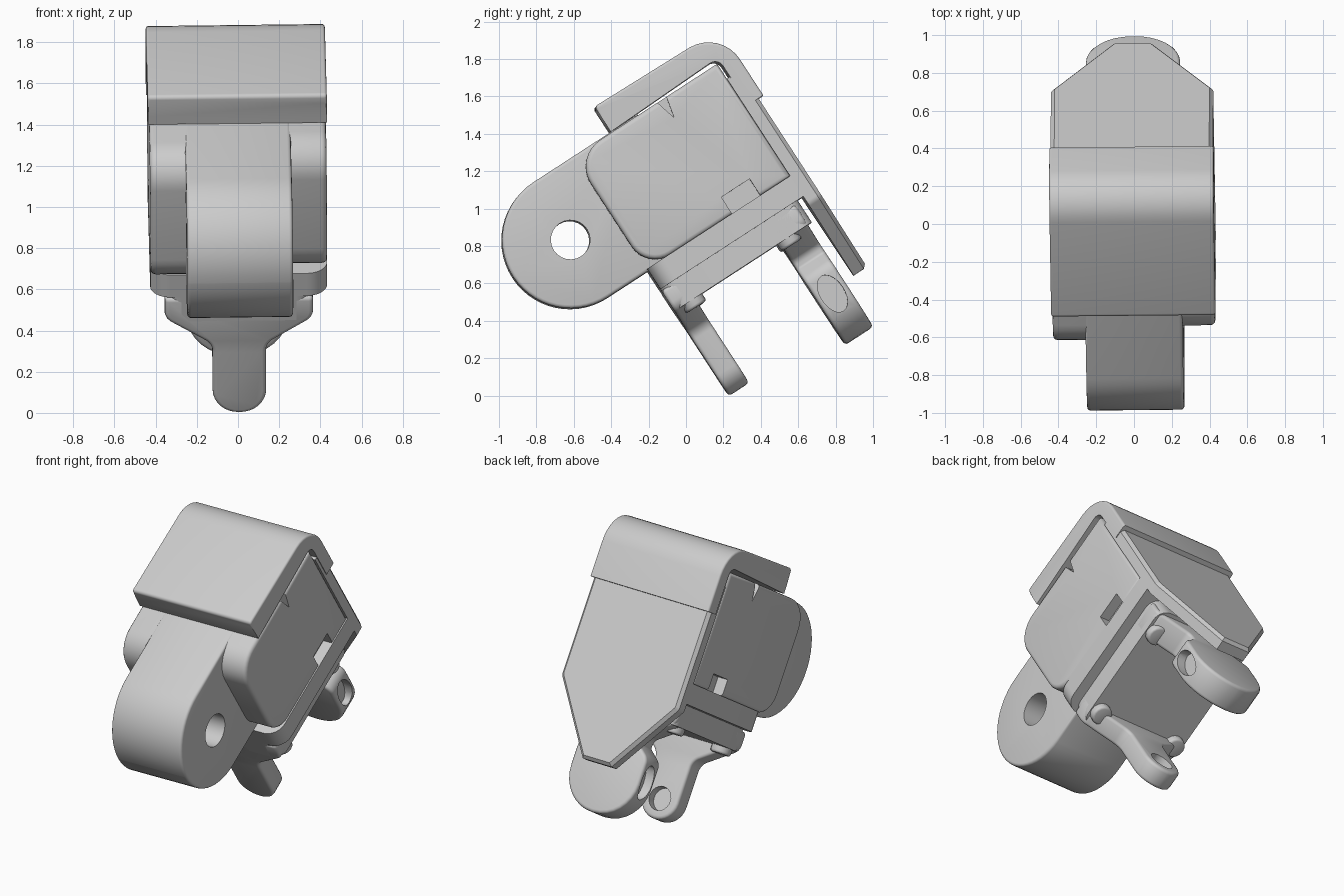
import bpy, bmesh, math
from mathutils import Matrix, Vector

cube = bpy.data.objects.get("Cube")
if cube:
    bpy.data.objects.remove(cube, do_unlink=True)

grey = bpy.data.materials.new("plain_grey")
grey.use_nodes = True
colour = (0.6, 0.6, 0.6, 1)
grey.diffuse_color = colour
grey.node_tree.nodes["Principled BSDF"].inputs["Base Color"].default_value = colour

# Parts are modelled upright (x, u = depth, w = height), then tilted into the pose
POSE = (Matrix.Translation((0.01, 0, 0)) @ Matrix.Rotation(0.01, 4, 'Z')
        @ Matrix.Rotation(-0.012, 4, 'Y') @ Matrix.Rotation(math.radians(33), 4, 'X'))


def rounded(corners, steps=8):
    """Outline from (a, b, radius) corners, each replaced by an arc."""
    out = []
    n = len(corners)
    for i, (a, b, r) in enumerate(corners):
        p = Vector((a, b))
        if r == 0:
            out.append(p)
            continue
        d1 = (Vector(corners[i - 1][:2]) - p).normalized()
        d2 = (Vector(corners[(i + 1) % n][:2]) - p).normalized()
        half = d1.angle(d2) / 2
        centre = p + (d1 + d2).normalized() * (r / math.sin(half))
        start = p + d1 * (r / math.tan(half)) - centre
        end = p + d2 * (r / math.tan(half)) - centre
        turn = start.angle_signed(end)
        for k in range(steps + 1):
            out.append(centre + Matrix.Rotation(-turn * k / steps, 2) @ start)
    return out


def mirrored(half):
    """Close a right-hand outline with its mirror image."""
    return half + [(-a, b, r) for a, b, r in reversed(half)]


def prism(name, outline, axis, lo, hi, bevel=0.0, edge_rule=None, segments=3):
    place = {'x': lambda a, b, t: (t, a, b),
             'u': lambda a, b, t: (a, t, b),
             'w': lambda a, b, t: (a, b, t)}[axis]
    bm = bmesh.new()
    base = [bm.verts.new(place(a, b, lo)) for a, b in outline]
    top = [bm.verts.new(place(a, b, hi)) for a, b in outline]
    bm.faces.new(base)
    bm.faces.new(top)
    for i in range(len(base)):
        j = (i + 1) % len(base)
        bm.faces.new((base[i], base[j], top[j], top[i]))
    bmesh.ops.recalc_face_normals(bm, faces=bm.faces)
    if bevel:
        edges = [e for e in bm.edges
                 if (edge_rule(e) if edge_rule else e.calc_face_angle(0) > 0.6)]
        bmesh.ops.bevel(bm, geom=edges, offset=bevel, segments=segments,
                        profile=0.5, affect='EDGES', clamp_overlap=True)
    mesh = bpy.data.meshes.new(name)
    bm.to_mesh(mesh)
    bm.free()
    mesh.materials.append(grey)
    obj = bpy.data.objects.new(name, mesh)
    bpy.context.collection.objects.link(obj)
    return obj


def cut(obj, cutter):
    mod = obj.modifiers.new("cut", 'BOOLEAN')
    mod.object = cutter
    mod.operation = 'DIFFERENCE'
    mod.solver = 'EXACT'
    bpy.context.view_layer.objects.active = obj
    bpy.ops.object.modifier_apply(modifier=mod.name)
    bpy.data.objects.remove(cutter, do_unlink=True)


def ellipse(a, b, ra, rb, n=24):
    return [(a + ra * math.cos(math.tau * i / n), b + rb * math.sin(math.tau * i / n))
            for i in range(n)]


def box(a0, a1, b0, b1):
    return [(a0, b0), (a1, b0), (a1, b1), (a0, b1)]


parts = []

# Main body halves; the right half reaches further forward
for side, front in ((1, 0.185), (-1, 0.1)):
    outline = rounded([(front, 0.675, 0.15), (1.1, 0.675, 0),
                       (1.1, 1.395, 0), (front, 1.395, 0.17)])
    lo, hi = sorted((0, side * 0.43))
    body = prism("body_left" if side > 0 else "body_right", outline, 'x', lo, hi, 0.025,
                 lambda e: all(abs(v.co.x) > 0.4 for v in e.verts))
    # Side notches
    lo, hi = sorted((side * 0.36, side * 0.6))
    cut(body, prism("notch", box(0.73, 0.91, 0.6, 0.785), 'x', lo, hi))
    cut(body, prism("notch", [(0.69, 1.5), (0.8, 1.5), (0.75, 1.28)], 'x', lo, hi))
    parts.append(body)

# Hinge knuckle with a pin hole
knuckle = prism("hinge_knuckle",
                rounded([(-0.433, 0.667, 0.366), (0.6, 0.667, 0),
                         (0.6, 1.4, 0), (-0.433, 1.4, 0.366)], 14),
                'x', -0.257, 0.257, 0.03,
                lambda e: abs(e.verts[0].co.x - e.verts[1].co.x) < 0.01)
cut(knuckle, prism("pin_hole", ellipse(-0.068, 1.034, 0.105, 0.105), 'x', -1, 1))
parts.append(knuckle)

# Stepped floor under the body
parts.append(prism("floor_plate", rounded(mirrored(
    [(0.43, 0.19, 0.1), (0.43, 1.1, 0)])), 'w', 0.55, 0.68))
parts.append(prism("lower_floor", rounded(mirrored(
    [(0.36, 0.19, 0.08), (0.36, 1.065, 0.08)])), 'w', 0.41, 0.56))

# Hood wrapping over the top and down the back
hood_outline = rounded([(0.425, 1.4, 0), (0.425, 1.56, 0.02), (1.215, 1.545, 0.2),
                        (1.215, 1.12, 0), (1.12, 1.12, 0), (1.12, 1.42, 0.05)])
parts.append(prism("hood", hood_outline, 'x', -0.435, 0.435, 0.085,
                   lambda e: abs(e.verts[0].co.x - e.verts[1].co.x) < 0.01
                   and all(v.co.z > 1.5 or v.co.y > 1.14 for v in e.verts)
                   and abs(e.verts[0].co.z + e.verts[1].co.z - 2.24) > 0.01, 5))

# Pointed back guard
parts.append(prism("back_guard", rounded(mirrored(
    [(0.105, 0.05, 0), (0.43, 0.5, 0.05), (0.43, 1.3, 0)])),
    'u', 1.1, 1.185, 0.02,
    lambda e: all(v.co.y > 1.15 for v in e.verts), 1))

# Front leg with a round socket in its inner face
front_leg = prism("front_leg", rounded(mirrored(
    [(0.36, 0.54, 0), (0.36, 0.42, 0.07), (0.13, 0.27, 0.08), (0.13, -0.127, 0.125)])),
    'u', 0.19, 0.32, 0.02)
cut(front_leg, prism("socket", ellipse(0, 0, 0.075, 0.075), 'u', 0.26, 0.5))
parts.append(front_leg)

# Rear leg ending in a disc with a dimple on each side
rear_leg = prism("rear_leg", rounded(mirrored(
    [(0.36, 0.54, 0), (0.36, 0.42, 0.07), (0.16, 0.29, 0.05), (0.16, 0.24, 0.02),
     (0.25, 0.17, 0.08), (0.25, -0.237, 0.24)])), 'u', 0.86, 1.04, 0.025)
for side in (-1, 1):
    lo, hi = sorted((side * 0.19, side * 0.4))
    cut(rear_leg, prism("dimple", ellipse(0.95, 0.03, 0.065, 0.11), 'x', lo, hi))
parts.append(rear_leg)

# Fastener bosses at the leg roots
for x, side in ((0.29, "left"), (-0.29, "right")):
    for u, end in ((0.3, "front"), (0.91, "rear")):
        parts.append(prism(f"boss_{end}_{side}", ellipse(x, u, 0.065, 0.065, 16),
                           'w', 0.365, 0.5, 0.015))

# Pose and shade every part
for obj in parts:
    obj.data.transform(POSE)
    bpy.ops.object.select_all(action='DESELECT')
    obj.select_set(True)
    bpy.context.view_layer.objects.active = obj
    bpy.ops.object.shade_smooth_by_angle(angle=math.radians(32))
